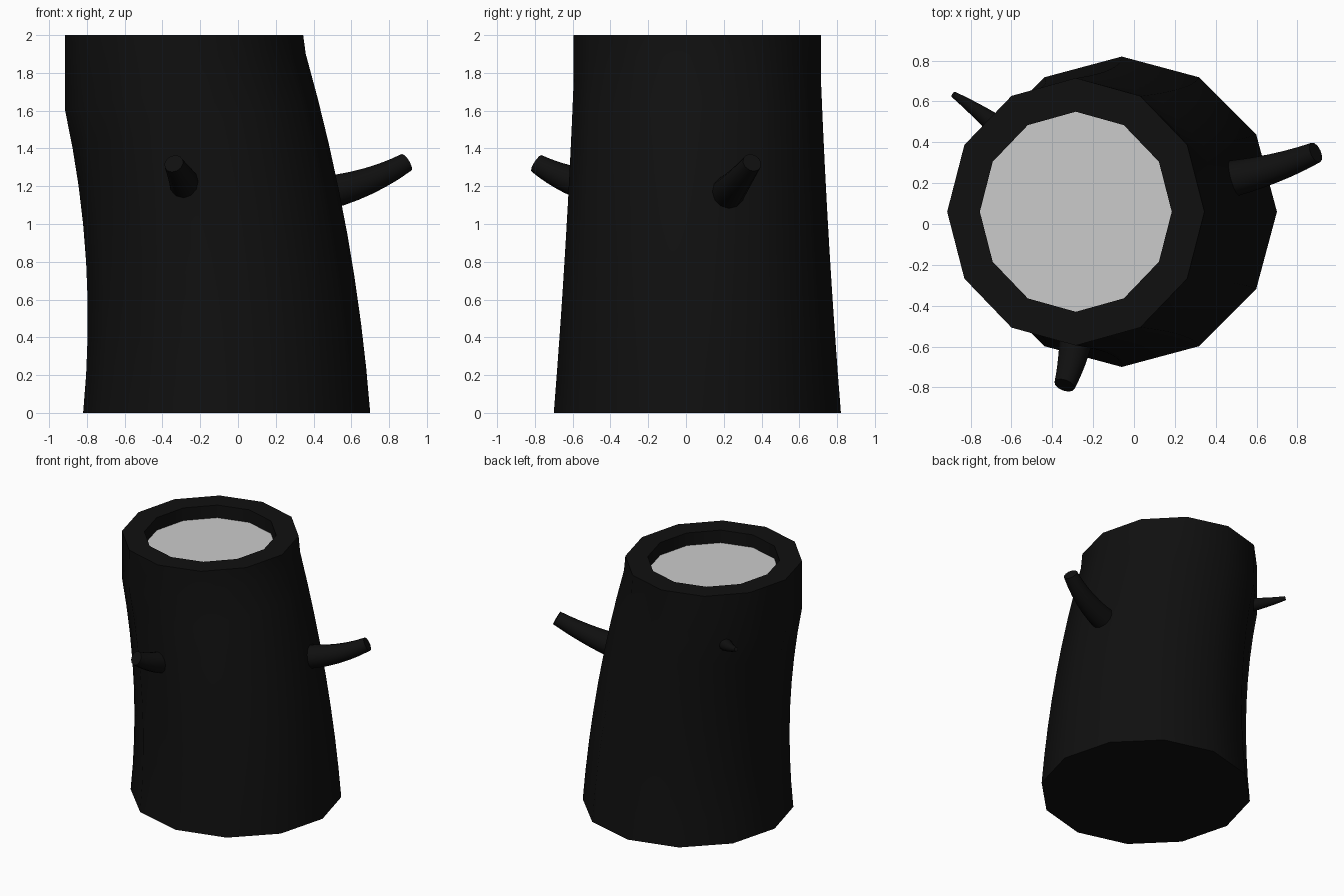
import bpy, math
from mathutils import Vector

cube = bpy.data.objects.get("Cube")
if cube:
    bpy.data.objects.remove(cube)


def material(name, value):
    m = bpy.data.materials.new(name)
    m.use_nodes = True
    colour = (value, value, value, 1)
    m.diffuse_color = colour
    node = m.node_tree.nodes["Principled BSDF"]
    node.inputs["Base Color"].default_value = colour
    node.inputs["Roughness"].default_value = 0.9
    return m


bark = material("black bark", 0.005)
wood = material("pale cut wood", 0.6)


def loft(name, rings, mats):
    """Skin a list of equal rings and cap both ends."""
    n = len(rings[0])
    verts = [v for ring in rings for v in ring]
    faces = [list(range(n))[::-1]]
    for r in range(len(rings) - 1):
        a, b = r * n, (r + 1) * n
        for i in range(n):
            j = (i + 1) % n
            faces.append([a + i, a + j, b + j, b + i])
    faces.append([(len(rings) - 1) * n + i for i in range(n)])
    mesh = bpy.data.meshes.new(name)
    mesh.from_pydata(verts, [], faces)
    for m in mats:
        mesh.materials.append(m)
    obj = bpy.data.objects.new(name, mesh)
    bpy.context.collection.objects.link(obj)
    bpy.ops.object.select_all(action="DESELECT")
    obj.select_set(True)
    bpy.context.view_layer.objects.active = obj
    bpy.ops.object.shade_smooth_by_angle(angle=math.radians(40))
    return obj


# Trunk: leaning rings that tilt more and more, then a level sawn top
SIDES, STEPS, MID_Y = 12, 8, 0.06


def trunk_ring(left, right, z_left, z_right, ry):
    cx, rx = (left + right) / 2, (right - left) / 2
    ring = []
    for i in range(SIDES):
        a = math.tau * i / SIDES
        mix = (1 + math.cos(a)) / 2
        ring.append((cx + rx * math.cos(a), MID_Y + ry * math.sin(a),
                     z_left + (z_right - z_left) * mix))
    return ring


rings = []
for s in range(STEPS + 1):
    t = s / STEPS
    zl, zr = 1.6 * t, 1.9 * t
    rings.append(trunk_ring(-0.82 + 0.099 * zl * (1 - zl),
                            0.70 - 0.077 * zr - 0.054 * zr * zr,
                            zl, zr, 0.76 - 0.14 * t + 0.035 * t * t))
rings.append(trunk_ring(-0.915, 0.345, 2, 2, 0.655))
# Rim and sunken cut face
rings.append(trunk_ring(-0.755, 0.185, 2, 2, 0.49))
rings.append(trunk_ring(-0.755, 0.185, 1.9, 1.9, 0.49))
trunk = loft("trunk", rings, [bark, wood])
trunk.data.polygons[-1].material_index = 1


# Branch stubs: tapered tubes along a quadratic bend
def branch(name, base, bend, tip, r_base, r_tip, steps=6, sides=12):
    p, q, e = Vector(base), Vector(bend), Vector(tip)
    tube = []
    for s in range(steps + 1):
        t = s / steps
        centre = p * (1 - t) ** 2 + q * 2 * t * (1 - t) + e * t * t
        along = ((q - p) * (1 - t) + (e - q) * t).normalized()
        side = along.cross(Vector((0, 0, 1))).normalized()
        up = side.cross(along)
        r = r_base + (r_tip - r_base) * t
        tube.append([centre + (side * math.cos(a) - up * math.sin(a)) * -r
                     for a in (-math.tau * i / sides for i in range(sides))])
    return loft(name, tube, [bark])


branch("left_branch", (0.47, 0.22, 1.165), (0.7, 0.265, 1.21),
       (0.89, 0.35, 1.325), 0.09, 0.052)
branch("front_branch", (-0.28, -0.54, 1.21), (-0.3, -0.68, 1.25),
       (-0.34, -0.79, 1.32), 0.085, 0.052)
branch("back_right_twig", (-0.66, 0.47, 1.59), (-0.77, 0.56, 1.61),
       (-0.885, 0.635, 1.66), 0.055, 0.015)
